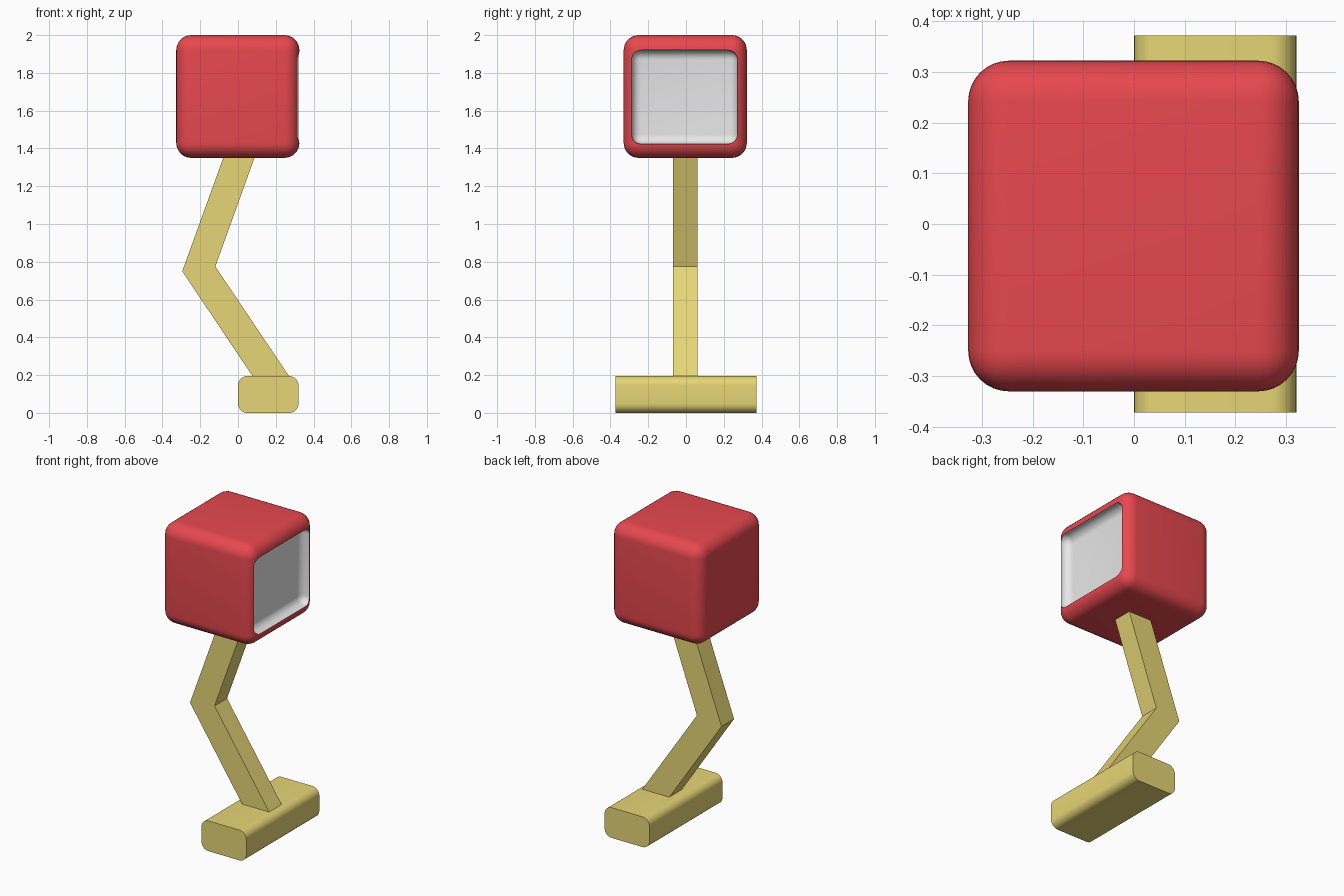
import bpy
import bmesh
from mathutils import Matrix, Vector

if "Cube" in bpy.data.objects:
    bpy.data.objects.remove(bpy.data.objects["Cube"], do_unlink=True)


def material(name, rgb):
    mat = bpy.data.materials.new(name)
    mat.use_nodes = True
    mat.diffuse_color = (*rgb, 1)
    mat.node_tree.nodes["Principled BSDF"].inputs["Base Color"].default_value = (*rgb, 1)
    return mat


red = material("red", (0.80, 0.065, 0.077))
yellow = material("mustard_yellow", (0.80, 0.67, 0.18))
white = material("white", (0.80, 0.80, 0.80))


def finish(name, bm, mats, index=0):
    bmesh.ops.recalc_face_normals(bm, faces=bm.faces)
    for face in bm.faces:
        face.material_index = index
    mesh = bpy.data.meshes.new(name)
    bm.to_mesh(mesh)
    bm.free()
    for mat in mats:
        mesh.materials.append(mat)
    obj = bpy.data.objects.new(name, mesh)
    bpy.context.collection.objects.link(obj)
    return obj


def rounded_box(name, low, high, radius, mats, index=0, along_y=False):
    """Box between two corners; optionally round only the edges running along y."""
    low, high = Vector(low), Vector(high)
    bm = bmesh.new()
    bmesh.ops.create_cube(bm, size=1, matrix=Matrix.Translation((low + high) / 2)
                          @ Matrix.Diagonal((*(high - low), 1)))
    edges = [e for e in bm.edges if not along_y
             or abs(e.verts[0].co.y - e.verts[1].co.y) > 0.01]
    bmesh.ops.bevel(bm, geom=edges, offset=radius, segments=8, profile=0.5, affect='EDGES')
    return finish(name, bm, mats, index)


def prism(name, outline, y_front, y_back, mat):
    """Extrude an x-z outline along y."""
    bm = bmesh.new()
    face = bm.faces.new([bm.verts.new((x, y_front, z)) for x, z in outline])
    side = bmesh.ops.extrude_face_region(bm, geom=[face])["geom"]
    bmesh.ops.translate(bm, vec=(0, y_back - y_front, 0),
                        verts=[v for v in side if isinstance(v, bmesh.types.BMVert)])
    return finish(name, bm, [mat])


def smooth(obj):
    bpy.ops.object.select_all(action='DESELECT')
    obj.select_set(True)
    bpy.context.view_layer.objects.active = obj
    bpy.ops.object.shade_smooth_by_angle(angle=0.6)


# Base bar
base = rounded_box("base", (0, -0.372, 0), (0.32, 0.372, 0.195), 0.05, [yellow], along_y=True)
smooth(base)

# Two arms meeting in a mitred elbow
elbow_out, elbow_in = (-0.295, 0.75), (-0.12, 0.775)
prism("lower_arm", [(0.06, 0.22), elbow_out, elbow_in, (0.29, 0.165), (0.1, 0.165)],
      -0.068, 0.06, yellow)
prism("upper_arm", [elbow_out, (-0.06, 1.4), (0.105, 1.4), elbow_in],
      -0.068, 0.06, yellow)

# Lamp head with a white recess on its +x side
head = rounded_box("lamp_head", (-0.327, -0.33, 1.35), (0.325, 0.322, 2.0), 0.08, [red, white])
cutter = rounded_box("recess_cutter", (0.265, -0.288, 1.424), (0.6, 0.272, 1.92),
                     0.05, [red, white], index=1)
cutter.hide_render = True
cut = head.modifiers.new("recess", 'BOOLEAN')
cut.operation = 'DIFFERENCE'
cut.solver = 'EXACT'
cut.object = cutter
bpy.ops.object.select_all(action='DESELECT')
head.select_set(True)
bpy.context.view_layer.objects.active = head
bpy.ops.object.modifier_apply(modifier=cut.name)
bpy.data.objects.remove(cutter, do_unlink=True)
smooth(head)
